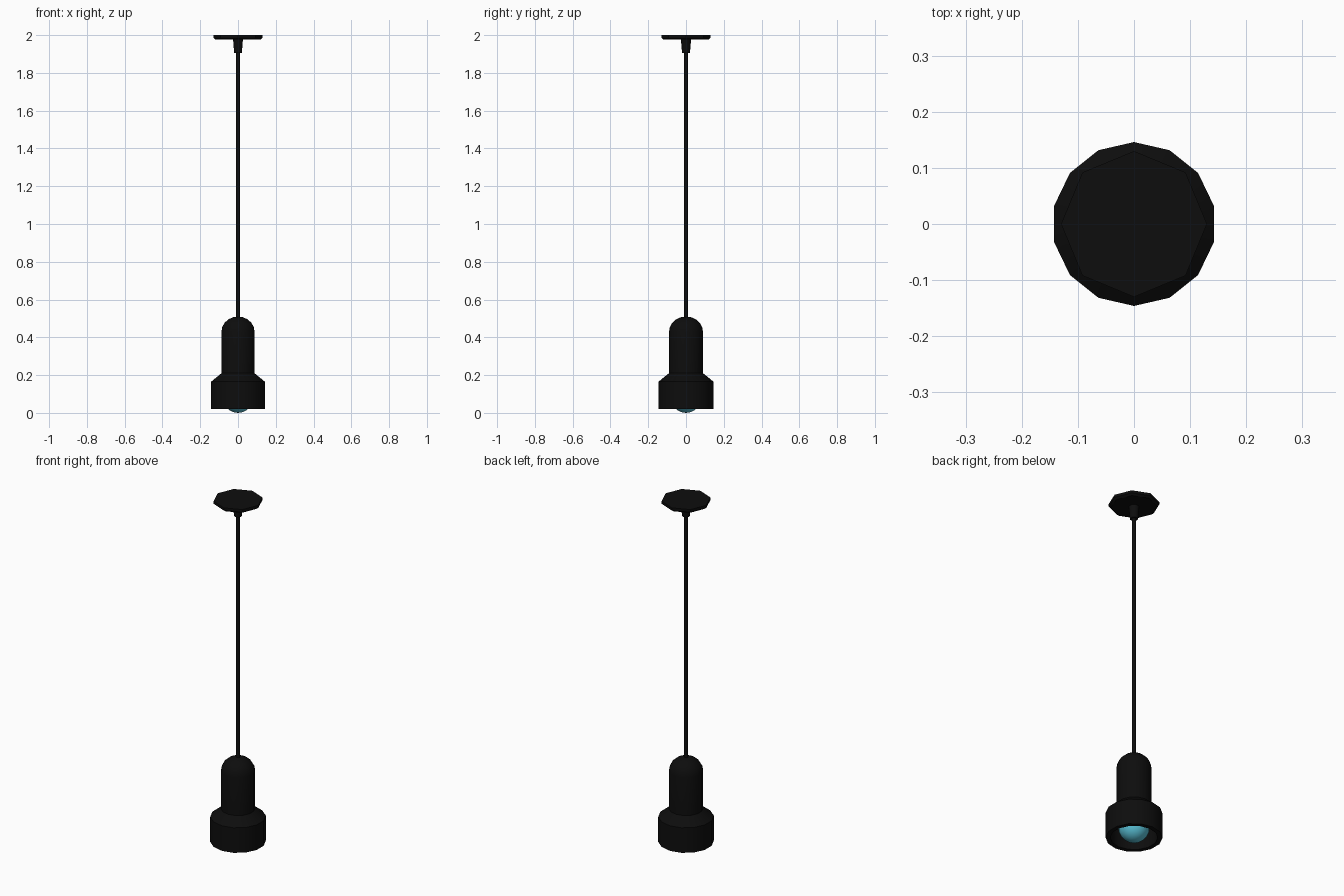
import bpy, bmesh, math

cube = bpy.data.objects.get("Cube")
if cube:
    bpy.data.objects.remove(cube, do_unlink=True)


def make_material(name, rgb, roughness):
    mat = bpy.data.materials.new(name)
    mat.use_nodes = True
    color = (*rgb, 1.0)
    mat.diffuse_color = color
    node = mat.node_tree.nodes["Principled BSDF"]
    node.inputs["Base Color"].default_value = color
    node.inputs["Roughness"].default_value = roughness
    return mat


black = make_material("matte black", (0.004, 0.004, 0.004), 0.6)
blue = make_material("bulb blue", (0.10, 0.52, 0.66), 0.4)


def lathe(name, profile, sides, mat, smooth_angle=40):
    """Revolve (radius, height) points about z; radius 0 makes a pole."""
    bm = bmesh.new()
    rings = []
    for r, z in profile:
        if r == 0:
            rings.append([bm.verts.new((0, 0, z))] * sides)
        else:
            turns = [math.pi / 2 + math.tau * i / sides for i in range(sides)]
            rings.append([bm.verts.new((r * math.cos(a), r * math.sin(a), z))
                          for a in turns])
    for low, high in zip(rings, rings[1:]):
        for i in range(sides):
            j = (i + 1) % sides
            corners = [low[i], low[j], high[j], high[i]]
            bm.faces.new(list(dict.fromkeys(corners)))
    bmesh.ops.recalc_face_normals(bm, faces=bm.faces)
    mesh = bpy.data.meshes.new(name)
    bm.to_mesh(mesh)
    bm.free()
    mesh.materials.append(mat)
    obj = bpy.data.objects.new(name, mesh)
    bpy.context.collection.objects.link(obj)
    bpy.ops.object.select_all(action="DESELECT")
    obj.select_set(True)
    bpy.context.view_layer.objects.active = obj
    bpy.ops.object.shade_smooth_by_angle(angle=math.radians(smooth_angle))
    return obj


def arc(radius, height, base, start, end, steps):
    """Elliptical profile points between two elevations in degrees."""
    points = []
    for i in range(steps + 1):
        a = math.radians(start + (end - start) * i / steps)
        r = radius * math.cos(a)
        points.append((r if r > 1e-5 else 0, base + height * math.sin(a)))
    return points


# Hollow shade: inner wall, rim, flared skirt, narrow body and domed top
inside = [(0, 0.42), (0.07, 0.42), (0.07, 0.20), (0.122, 0.155), (0.122, 0.02)]
outside = [(0.146, 0.02), (0.146, 0.165), (0.09, 0.21)]
lathe("shade", inside + outside + arc(0.09, 0.08, 0.43, 0, 90, 5), 14, black)

# Round bulb and the socket that holds it
lathe("bulb", arc(0.08, 0.08, 0.08, -90, 90, 12), 24, blue)
lathe("socket", [(0, 0.14), (0.04, 0.14), (0.04, 0.43), (0, 0.43)], 14, black)

# Hanging cord
lathe("cord", [(0, 0.49), (0.011, 0.49), (0.011, 1.92), (0, 1.92)], 8, black, 50)

# Tapered cord grip below the ceiling plate
lathe("cord_grip", [(0, 1.905), (0.021, 1.905), (0.027, 1.98), (0, 1.98)], 14, black)

# Eight-sided ceiling plate
lathe("ceiling_plate",
      [(0, 1.976), (0.118, 1.976), (0.13, 1.985), (0.13, 2.0), (0, 2.0)], 8, black, 30)
